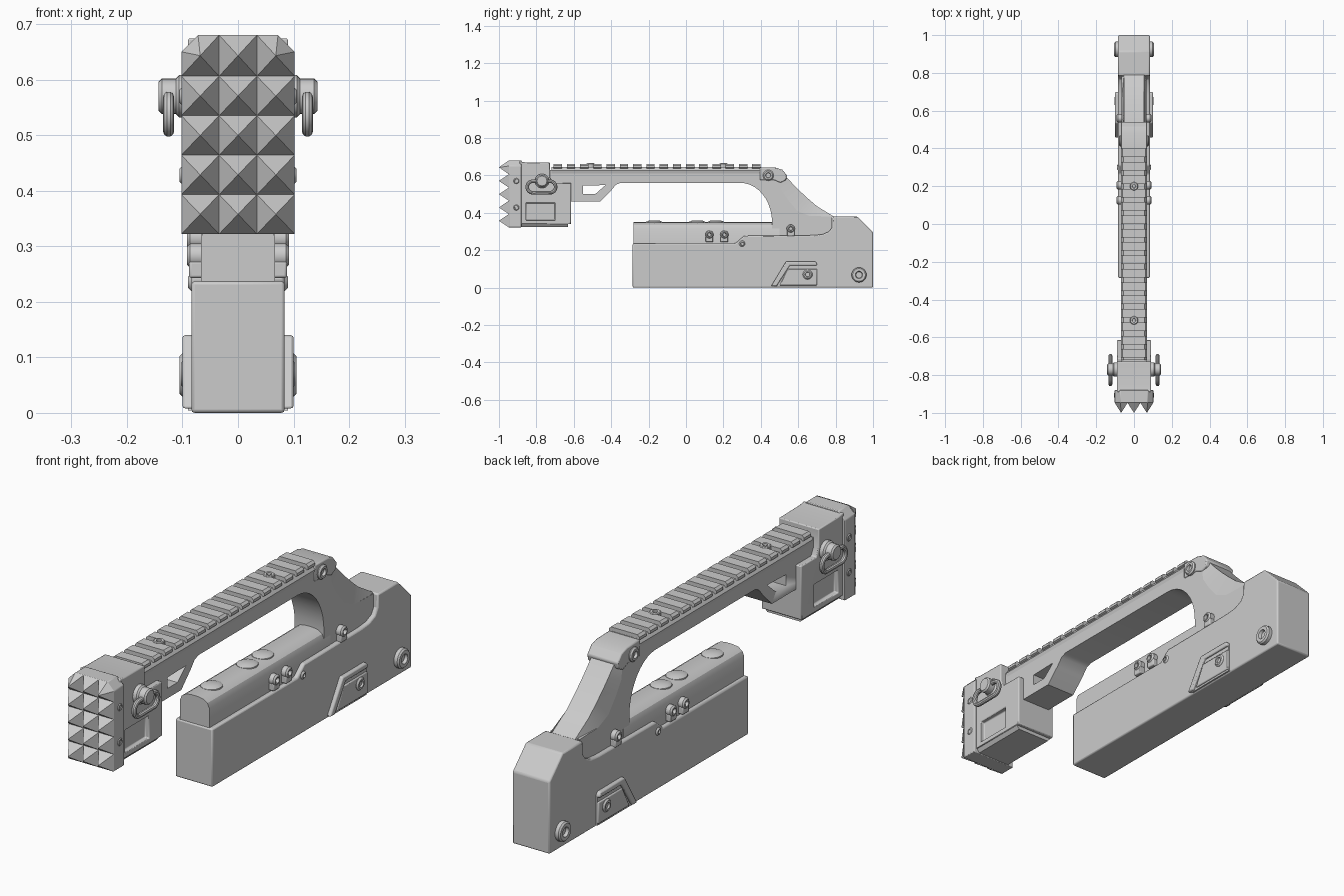
import bpy, bmesh
from math import sin, cos, pi, radians

if "Cube" in bpy.data.objects:
    bpy.data.objects.remove(bpy.data.objects["Cube"])


def loft(name, rings, bevel=0, mirror=False, smooth=True, cap=True, loop=False):
    """Skin a list of closed 3D rings into one solid."""
    bm = bmesh.new()
    vs = [[bm.verts.new(p) for p in r] for r in rings]
    n = len(vs[0])
    pairs = list(zip(vs, vs[1:])) + ([(vs[-1], vs[0])] if loop else [])
    for a, b in pairs:
        for i in range(n):
            bm.faces.new((a[i], a[(i + 1) % n], b[(i + 1) % n], b[i]))
    if cap and not loop:
        bm.faces.new(vs[0])
        bm.faces.new(vs[-1])
    bmesh.ops.recalc_face_normals(bm, faces=bm.faces)
    me = bpy.data.meshes.new(name)
    bm.to_mesh(me)
    bm.free()
    ob = bpy.data.objects.new(name, me)
    bpy.context.collection.objects.link(ob)
    bpy.context.view_layer.objects.active = ob
    for o in bpy.context.selected_objects:
        o.select_set(False)
    ob.select_set(True)
    if smooth:
        bpy.ops.object.shade_smooth_by_angle(angle=radians(30))
    if bevel:
        m = ob.modifiers.new("bevel", 'BEVEL')
        m.width, m.segments, m.limit_method = bevel, 2, 'ANGLE'
        m.angle_limit = radians(35)
    if mirror:
        ob.modifiers.new("mirror", 'MIRROR')
    return ob


def side(name, pts, x0, x1, **kw):
    """Prism from a (y, z) profile, running along x."""
    return loft(name, [[(x, y, z) for y, z in pts] for x in (x0, x1)], **kw)


def along(name, pts, y0, y1, **kw):
    """Prism from an (x, z) section, running along y."""
    return loft(name, [[(x, y, z) for x, z in pts] for y in (y0, y1)], **kw)


def box(y0, y1, z0, z1):
    return [(y0, z0), (y1, z0), (y1, z1), (y0, z1)]


def sym(half):
    """Mirror a half section across x = 0."""
    return half + [(-x, z) for x, z in reversed(half)]


def bolt(name, y, z, r, x0, x1, socket=True):
    """Round side bolt with a recessed socket, on both sides."""
    prof = [(r, x0), (r, x1 - .006), (r - .006, x1)]
    if socket:
        prof += [(r * .5, x1), (r * .4, x1 - .012)]
    rings = [[(x, y + q * cos(2 * pi * i / 24), z + q * sin(2 * pi * i / 24))
              for i in range(24)] for q, x in prof]
    return loft(name, rings, mirror=True)


def cut(ob, cutters):
    """Subtract prisms from a part and remove the cutters."""
    for c in cutters:
        m = ob.modifiers.new("cut", 'BOOLEAN')
        m.object, m.solver = c, 'EXACT'
        bpy.context.view_layer.objects.active = ob
        bpy.ops.object.modifier_move_to_index(modifier=m.name, index=0)
        bpy.ops.object.modifier_apply(modifier=m.name)
        bpy.data.objects.remove(c)


# Lower body with raised rear block
side("lower_body", [(-.285, 0), (1, 0), (1, .295), (.915, .38), (.785, .38), (.782, .325),
     (.765, .3), (.73, .285), (.68, .28), (.31, .277), (.265, .237), (-.285, .237)],
     -.084, .084, bevel=.006)

# Inner magazine with arched top and low pads
along("magazine", sym([(.067, .2), (.067, .315), (.058, .335), (.04, .347), (.015, .351)]),
      -.28, .5)
for y in (-.17, .06, .16):
    rings = [[(.042 * q * cos(t * pi / 12), y + .045 * q * sin(t * pi / 12), z)
              for t in range(24)] for q, z in ((1, .335), (.95, .352), (.6, .359))]
    loft("magazine_pad", rings)

# Handle: arm, front bracket and rear strut in one profile
arc = [(.29 + .17 * sin(a * pi / 20), .35 + .21 * cos(a * pi / 20)) for a in range(11)]
handle = side("handle", [(-.74, .63), (-.74, .46), (-.46, .46), (-.40, .52), (-.375, .55),
              (-.35, .56)] + arc + [(.46, .2), (.78, .2), (.78, .38), (.66, .383), (.595, .41),
              (.545, .47), (.512, .52), (.505, .565), (.5, .632), (.48, .638), (.40, .64),
              (.40, .63)], -.066, .066)
cut(handle, [side("hole_cutter", [(-.55, .5), (-.55, .545), (-.43, .548), (-.485, .5)], -.2, .2)])

# Rear of the strut: scooped sides that taper to a narrower back face
inner = [(.48, .61), (.505, .565), (.512, .52), (.545, .47), (.595, .41), (.66, .383), (.78, .375)]
outer = [(.505, .63), (.54, .588), (.575, .55), (.61, .515), (.65, .478), (.70, .435), (.79, .38)]
loft("strut_back", [[(-.066, *i), (-.052, *o), (.052, *o), (.066, *i)]
                    for i, o in zip(inner, outer)])
side("handle_shoulder", [(.395, .575), (.395, .643), (.48, .641), (.515, .63), (.54, .6),
     (.535, .575), (.505, .56), (.47, .575)], -.07, .07, bevel=.005)

# Top rail: dovetail base and cross teeth
along("rail_base", sym([(.05, .6), (.066, .61), (.07, .625), (.056, .645)]), -.72, .4)
for i in range(16):
    y = -.708 + i * .0708
    along("rail_tooth", sym([(.056, .635), (.069, .641), (.069, .652), (.06, .661)]), y, y + .045)
for y in (-.51, .2):
    loft("rail_screw", [[(q * cos(t * pi / 10), y + q * sin(t * pi / 10), z) for t in range(20)]
         for q, z in ((.022, .64), (.022, .662), (.019, .665), (.01, .665), (.009, .655))])

# Muzzle head with side windows and bottom shoe
head = side("head_block", [(-.89, .34), (-.615, .34), (-.615, .56), (-.713, .56), (-.728, .59),
            (-.728, .668), (-.86, .67), (-.89, .675)], -.09, .09, bevel=.004)
cut(head, [side("window_cutter", box(-.855, -.7, .36, .453), s * .07, s * .2) for s in (1, -1)])
along("head_shoe", sym([(.075, .325), (.09, .345)]), -.89, -.63)

# Strike plate and its 3 x 5 grid of pyramids
W, T = .102, .68
along("strike_plate", sym([(W, .322), (W, .65), (.072, T)]), -.947, -.88, bevel=.003)
bm = bmesh.new()
c = 2 * W / 3
zs = [.322 + .071 * i for i in range(5)] + [T]
for col in range(3):
    for row in range(5):
        xa, za, zb = -W + col * c, zs[row], zs[row + 1]
        xb = xa + c
        base = [(xa, za), (xb, za), (xb, zb), (xa, zb)]
        if row == 4 and col == 0:
            base[3:] = [(-.072, zb), (xa, .65)]
        if row == 4 and col == 2:
            base[2:3] = [(xb, .65), (.072, zb)]
        ring = [bm.verts.new((x, -.947, z)) for x, z in base]
        tip = bm.verts.new(((xa + xb) / 2, -1, (za + zb) / 2))
        for i in range(len(ring)):
            bm.faces.new((ring[i], ring[(i + 1) % len(ring)], tip))
bmesh.ops.recalc_face_normals(bm, faces=bm.faces)
me = bpy.data.meshes.new("strike_spikes")
bm.to_mesh(me)
bm.free()
bpy.context.collection.objects.link(bpy.data.objects.new("strike_spikes", me))
for z in (.57, .428):
    bolt("plate_screw", -.907, z, .018, .09, .105)

# Sling mounts: flange, post and oblong ring
bolt("sling_flange", -.77, .57, .038, .08, .112, socket=False)
bolt("sling_post", -.77, .57, .032, .08, .143, socket=False)
rings = []
for i in range(32):
    a = 2 * pi * i / 32
    cy = -.773 + (.045 if cos(a) > 0 else -.045)
    rings.append([(.125 + .01 * cos(b), cy + (.031 + .01 * sin(b)) * cos(a),
                   .538 + (.031 + .01 * sin(b)) * sin(a))
                  for b in (k * pi / 5 for k in range(10))])
loft("sling_ring", rings, mirror=True, loop=True)

# Side latch: bent bar, panel and screw
side("latch_bar", [(.455, .008), (.535, .14), (.69, .14), (.7, .13), (.7, .118), (.555, .118),
     (.485, .008)], .07, .1, bevel=.005, mirror=True)
side("latch_panel", [(.5, .012), (.545, .1), (.7, .1), (.7, .012)], .07, .096, bevel=.004,
     mirror=True)
side("latch_backing", [(.47, .004), (.54, .125), (.7, .125), (.7, .004)], .07, .09, mirror=True)
bolt("latch_screw", .65, .07, .026, .08, .103)

# Body and handle bolts, with small catches under the round screws
bolt("rear_bolt", .925, .068, .04, .07, .105)
bolt("handle_bolt", .44, .6, .029, .05, .08)
bolt("body_pin", .3, .235, .016, .07, .09)
for y, z in ((.125, .283), (.205, .283), (.56, .315)):
    bolt("catch_screw", y, z, .022, .05, .092)
    side("catch", box(y - .02, y + .02, z - .04, z - .01), .05, .088, bevel=.004, mirror=True)
